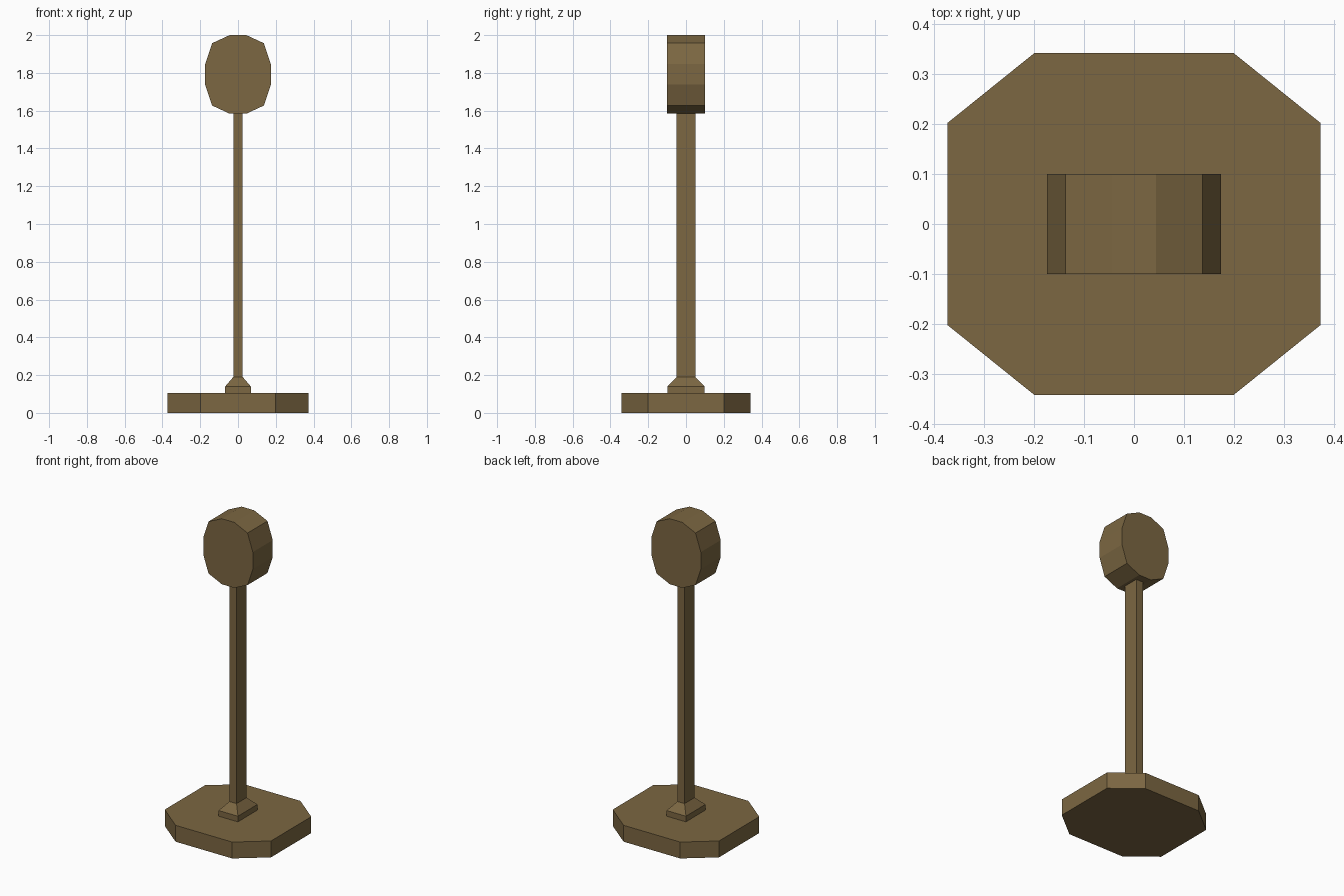
import bpy
import bmesh

if "Cube" in bpy.data.objects:
    bpy.data.objects.remove(bpy.data.objects["Cube"])

wood = bpy.data.materials.new("brown_wood")
wood.diffuse_color = (0.2, 0.135, 0.054, 1.0)
wood.use_nodes = True
wood.node_tree.nodes["Principled BSDF"].inputs["Base Color"].default_value = wood.diffuse_color


def loft(name, rings):
    """Skin matching rings of points and cap both ends."""
    bm = bmesh.new()
    loops = [[bm.verts.new(p) for p in ring] for ring in rings]
    n = len(loops[0])
    for a, b in zip(loops, loops[1:]):
        for i in range(n):
            j = (i + 1) % n
            bm.faces.new((a[i], a[j], b[j], b[i]))
    bm.faces.new(loops[0][::-1])
    bm.faces.new(loops[-1])
    bmesh.ops.recalc_face_normals(bm, faces=bm.faces[:])
    mesh = bpy.data.meshes.new(name)
    bm.to_mesh(mesh)
    bm.free()
    mesh.materials.append(wood)
    ob = bpy.data.objects.new(name, mesh)
    bpy.context.collection.objects.link(ob)
    return ob


def mirrored(quarter):
    """Full symmetric outline from its first-quadrant points."""
    q = list(quarter)
    half = q + [(-x, y) for x, y in reversed(q)]
    return half + [(-x, -y) for x, y in half]


def rect(x, y, z):
    return [(a, b, z) for a, b in ((x, y), (-x, y), (-x, -y), (x, -y))]


# octagonal base slab
octagon = mirrored([(0.373, 0.202), (0.199, 0.342)])
loft("base", [[(x, y, z) for x, y in octagon] for z in (0.0, 0.104)])

# collar tapering into the flat post
loft("post", [rect(0.068, 0.098, 0.104), rect(0.068, 0.098, 0.14),
              rect(0.025, 0.05, 0.19), rect(0.025, 0.05, 1.585)])

# twelve-sided head, extruded front to back
outline = mirrored([(0.174, 0.054), (0.137, 0.165), (0.044, 0.208)])
loft("head", [[(x, y, 1.792 + z) for x, z in outline] for y in (-0.1, 0.1)])
